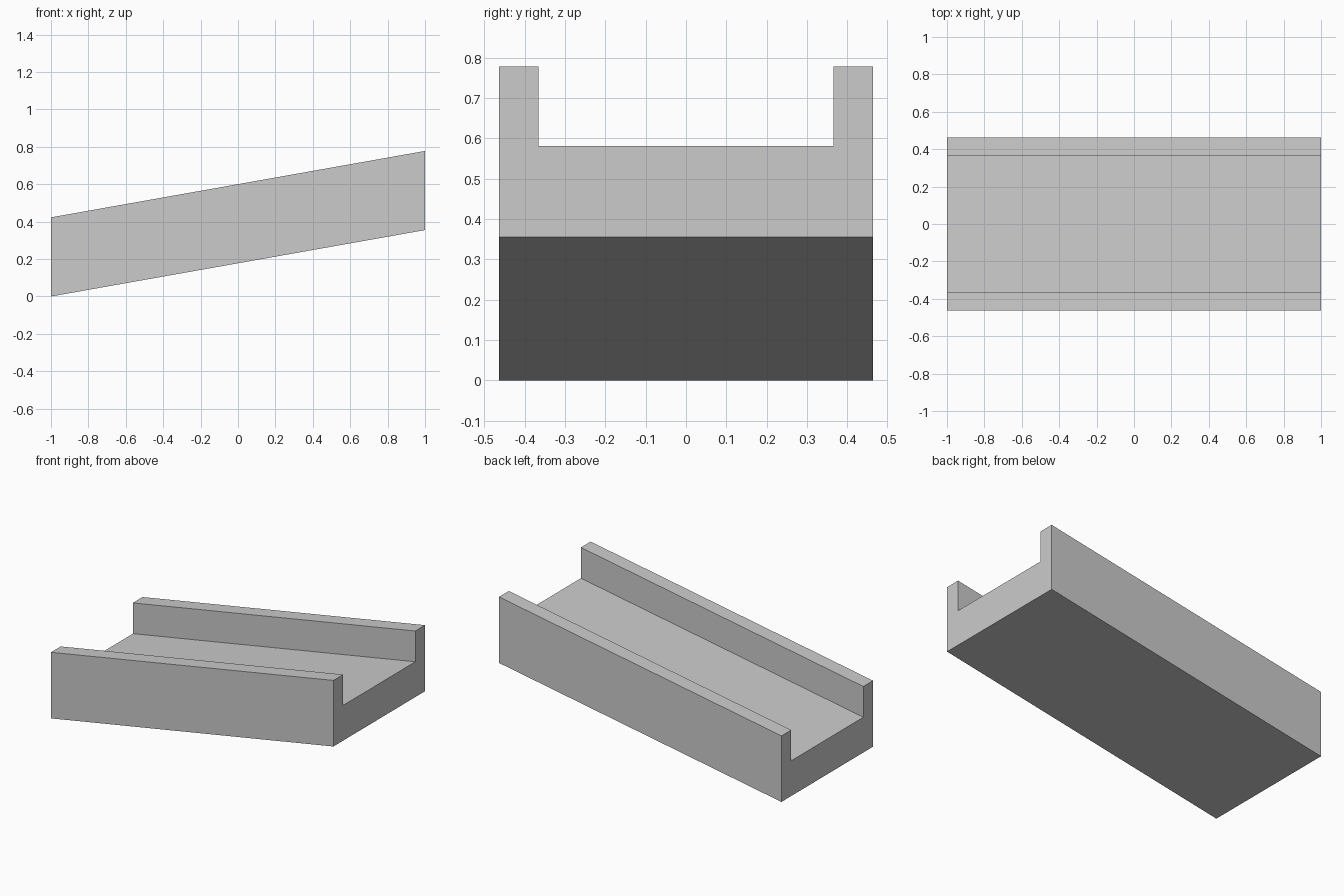
import bpy
import bmesh

cube = bpy.data.objects.get("Cube")
if cube:
    bpy.data.objects.remove(cube, do_unlink=True)

# Plain grey material
COLOUR = (0.6, 0.6, 0.6, 1.0)
grey = bpy.data.materials.new("grey")
grey.use_nodes = True
grey.diffuse_color = COLOUR
grey.node_tree.nodes["Principled BSDF"].inputs["Base Color"].default_value = COLOUR

HALF_LENGTH = 1.0
HALF_WIDTH = 0.463
INNER = 0.365      # inside face of each side rail
FLOOR = 0.226      # thickness of the ramp bed
HEIGHT = 0.423     # underside to top of rails
RISE = 0.355       # climb from the low end to the high end

# U-shaped cross-section, one half mirrored across the centre line
half = [(HALF_WIDTH, 0), (HALF_WIDTH, HEIGHT), (INNER, HEIGHT), (INNER, FLOOR)]
profile = half + [(-y, z) for y, z in reversed(half)]

# Sloping channel: extrude the section along x, lifting the far end
bm = bmesh.new()
section = bm.faces.new([bm.verts.new((-HALF_LENGTH, y, z)) for y, z in profile])
result = bmesh.ops.extrude_face_region(bm, geom=[section], use_keep_orig=True)
far_end = [v for v in result["geom"] if isinstance(v, bmesh.types.BMVert)]
bmesh.ops.translate(bm, verts=far_end, vec=(2 * HALF_LENGTH, 0, RISE))
bmesh.ops.recalc_face_normals(bm, faces=bm.faces)

mesh = bpy.data.meshes.new("sloped_channel")
bm.to_mesh(mesh)
bm.free()
mesh.materials.append(grey)
channel = bpy.data.objects.new("sloped_channel", mesh)
bpy.context.collection.objects.link(channel)
